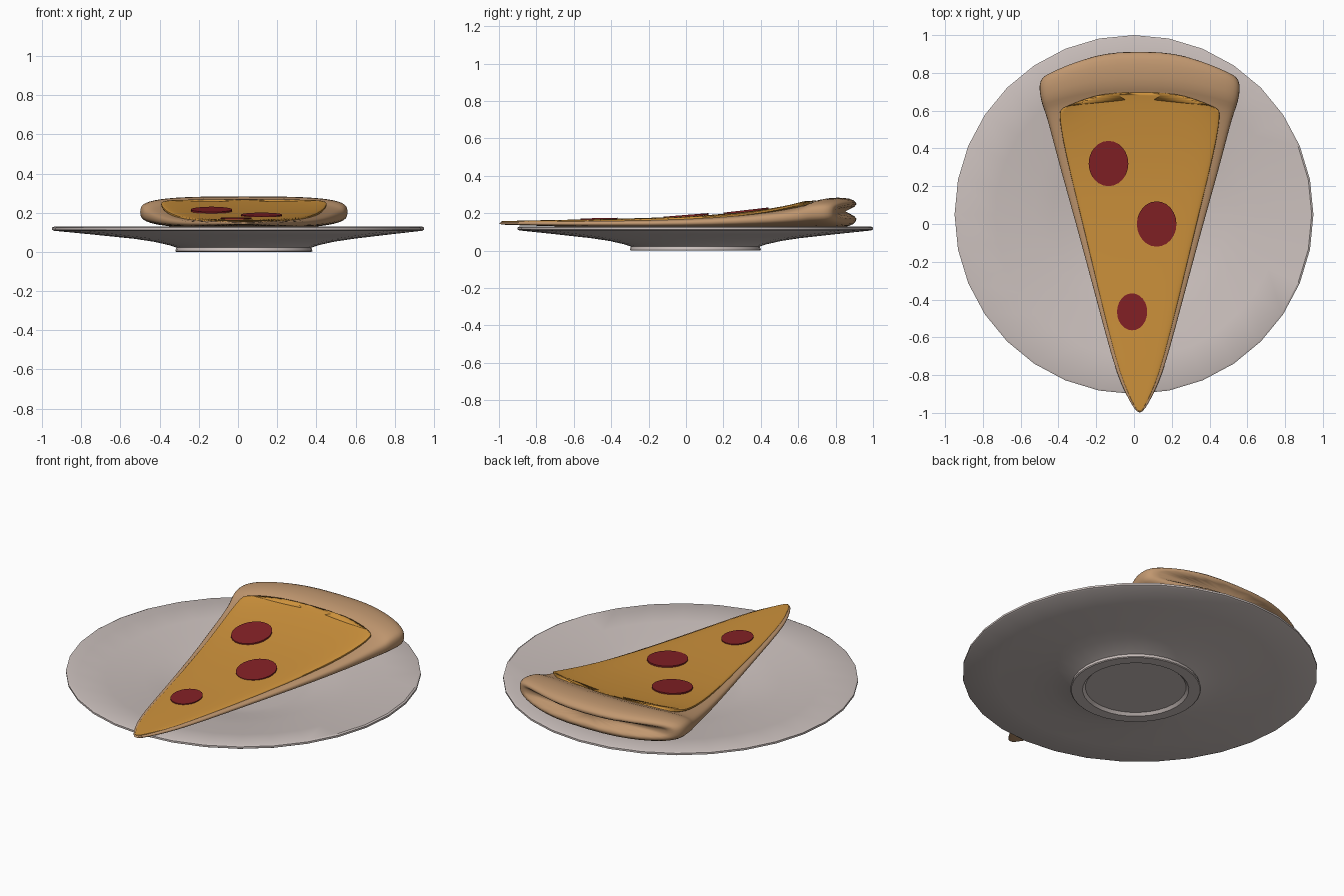
import bpy, bmesh, math

cube = bpy.data.objects.get("Cube")
if cube:
    bpy.data.objects.remove(cube)


def material(name, rgb):
    m = bpy.data.materials.new(name)
    m.use_nodes = True
    m.diffuse_color = (*rgb, 1)
    m.node_tree.nodes["Principled BSDF"].inputs["Base Color"].default_value = (*rgb, 1)
    return m


porcelain = material("warm grey porcelain", (0.60, 0.53, 0.51))
baked = material("baked dough", (0.53, 0.31, 0.16))
cheese_mat = material("golden cheese", (0.62, 0.29, 0.045))
red_meat = material("red salami", (0.23, 0.015, 0.019))


def skin(name, rings, mat, subdiv=0, sharp=35):
    """Bridge equal closed rings and cap both ends."""
    bm = bmesh.new()
    rows = [[bm.verts.new(p) for p in ring] for ring in rings]
    n = len(rows[0])
    for a, b in zip(rows, rows[1:]):
        for i in range(n):
            j = (i + 1) % n
            bm.faces.new((a[i], a[j], b[j], b[i]))
    bm.faces.new(rows[0])
    bm.faces.new(rows[-1])
    bmesh.ops.recalc_face_normals(bm, faces=bm.faces)
    me = bpy.data.meshes.new(name)
    bm.to_mesh(me)
    bm.free()
    ob = bpy.data.objects.new(name, me)
    bpy.context.collection.objects.link(ob)
    me.materials.append(mat)
    if subdiv:
        mod = ob.modifiers.new("smooth_form", "SUBSURF")
        mod.levels = mod.render_levels = subdiv
    bpy.ops.object.select_all(action="DESELECT")
    ob.select_set(True)
    bpy.context.view_layer.objects.active = ob
    bpy.ops.object.shade_smooth_by_angle(angle=math.radians(sharp))
    return ob


def circle(r, z, cx, cy, n=32, ry=None, tilt=0):
    ts = [2 * math.pi * i / n for i in range(n)]
    ry = ry or r
    return [(cx + r * math.cos(t), cy + ry * math.sin(t),
             z + tilt * ry * math.sin(t)) for t in ts]


def section(y, half, low, high, bow, power, n=28):
    """Flattened rounded section whose ends sweep back along y."""
    ring = []
    for i in range(n):
        t = 2 * math.pi * (i + 0.5) / n
        c, s = math.cos(t), math.sin(t)
        u = math.copysign(abs(c) ** power, c)
        w = math.copysign(abs(s) ** power, s)
        ring.append((0.03 + half * u, y - bow * u * u,
                     (low + high) / 2 + w * (high - low) / 2))
    return ring


# Plate: recessed foot, flared underside, rim and shallow dish
profile = [(0.02, 0.015), (0.27, 0.015), (0.285, 0), (0.345, 0), (0.35, 0.004),
           (0.345, 0.022), (0.38, 0.034), (0.46, 0.052), (0.56, 0.067),
           (0.75, 0.088), (0.94, 0.108), (0.95, 0.113), (0.95, 0.124),
           (0.94, 0.129), (0.75, 0.108), (0.56, 0.087), (0.46, 0.072),
           (0.36, 0.052), (0.28, 0.042), (0.02, 0.04)]
skin("plate", [circle(r, z, 0.03 * min(1, (0.95 - r) / 0.39), 0.05)
               for r, z in profile], porcelain)

# Dough base with the raised rim at the back: y, half width, bottom, top, bow
dough = [(-1.0, 0.012, 0.14, 0.153, 0), (-0.95, 0.048, 0.137, 0.155, 0),
         (-0.85, 0.098, 0.135, 0.158, 0), (-0.72, 0.145, 0.13, 0.16, 0),
         (-0.4, 0.23, 0.125, 0.164, 0), (0, 0.338, 0.12, 0.174, 0),
         (0.3, 0.418, 0.12, 0.196, 0.02), (0.5, 0.465, 0.12, 0.22, 0.04),
         (0.64, 0.495, 0.122, 0.242, 0.07), (0.7, 0.512, 0.122, 0.256, 0.085),
         (0.735, 0.522, 0.122, 0.278, 0.09), (0.82, 0.535, 0.122, 0.286, 0.11),
         (0.89, 0.53, 0.13, 0.28, 0.13), (0.92, 0.5, 0.152, 0.262, 0.13),
         (0.93, 0.46, 0.185, 0.235, 0.13)]
skin("crust", [section(*row, 0.6) for row in dough], baked, 1, 60)

# Cheese layer: y, half width, top, bow
topping = [(-0.995, 0.008, 0.157, 0), (-0.95, 0.036, 0.159, 0),
           (-0.85, 0.082, 0.161, 0), (-0.72, 0.127, 0.164, 0),
           (-0.4, 0.207, 0.169, 0), (0, 0.302, 0.181, 0),
           (0.3, 0.372, 0.203, 0.02), (0.5, 0.412, 0.23, 0.04),
           (0.64, 0.425, 0.252, 0.08), (0.7, 0.425, 0.264, 0.1),
           (0.73, 0.405, 0.272, 0.1)]
skin("cheese", [section(y, h, top - 0.03 * min(1, h * 8), top, bow, 0.45)
                for y, h, top, bow in topping], cheese_mat, 1, 60)

# Salami slices lying along the slope: x, y, z, radii, slope
slices = [(-0.135, 0.32, 0.214, 0.105, 0.12, 0.115),
          (0.12, 0, 0.188, 0.105, 0.12, 0.08),
          (-0.01, -0.465, 0.171, 0.08, 0.098, 0.02)]
for k, (x, y, z, rx, ry, slope) in enumerate(slices, 1):
    skin(f"salami_{k}", [circle(rx, z + dz, x, y, 24, ry, slope)
                         for dz in (-0.006, 0.003)], red_meat)
